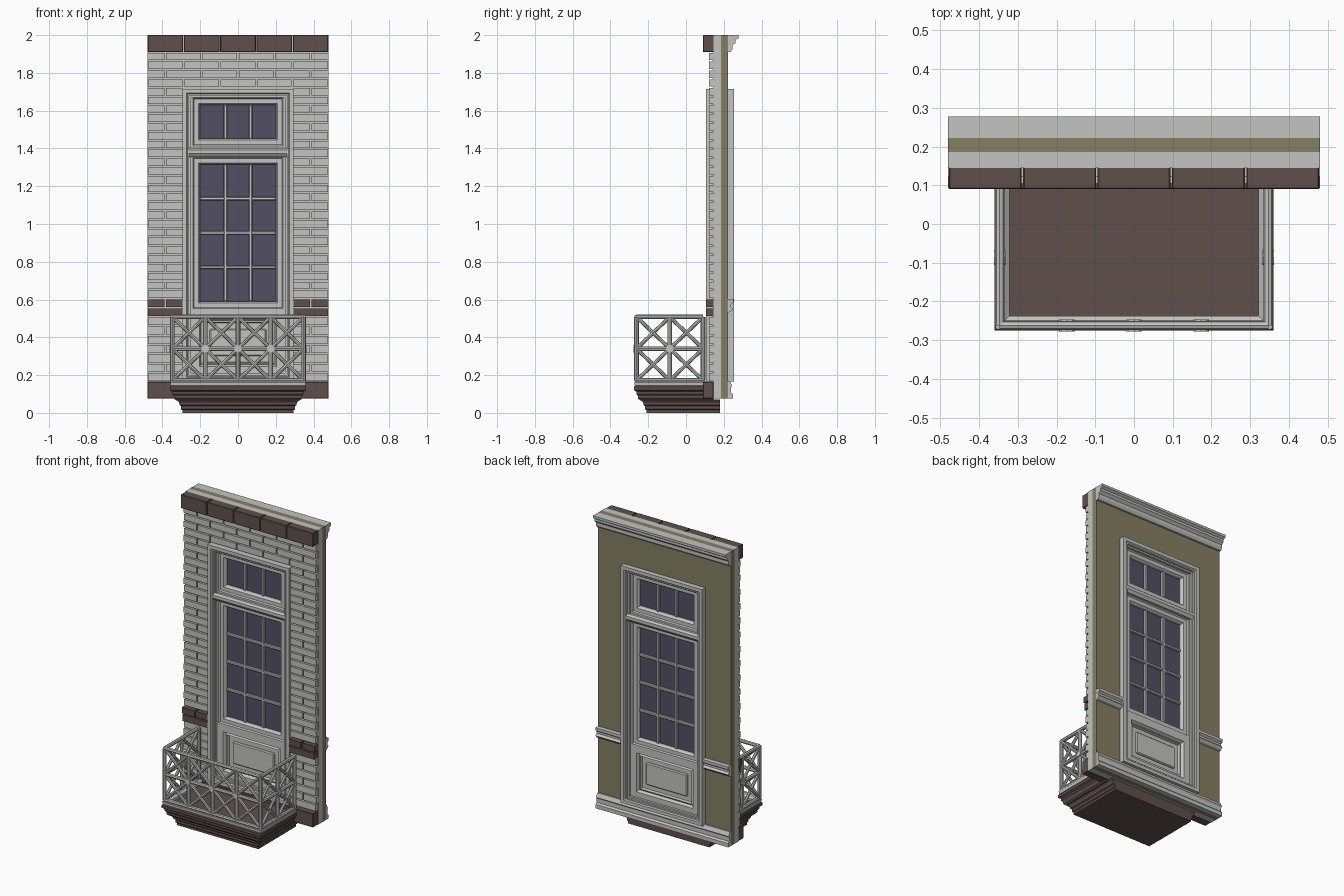
import bpy, bmesh
from mathutils import Vector, Matrix

if "Cube" in bpy.data.objects:
    bpy.data.objects.remove(bpy.data.objects["Cube"])


def material(name, rgb):
    m = bpy.data.materials.new(name)
    m.use_nodes = True
    m.diffuse_color = (*rgb, 1)
    m.node_tree.nodes["Principled BSDF"].inputs["Base Color"].default_value = (*rgb, 1)
    return m


GREY = material("light grey stone", (0.55, 0.55, 0.54))
BROWN = material("brown stone", (0.115, 0.08, 0.07))
OLIVE = material("olive plaster", (0.24, 0.215, 0.125))
GLASS = material("dark glass", (0.085, 0.08, 0.125))


def finish(name, bm, mat):
    bmesh.ops.recalc_face_normals(bm, faces=bm.faces)
    mesh = bpy.data.meshes.new(name)
    bm.to_mesh(mesh)
    bm.free()
    mesh.materials.append(mat)
    ob = bpy.data.objects.new(name, mesh)
    bpy.context.collection.objects.link(ob)
    return ob


def box(bm, x0, x1, y0, y1, z0, z1):
    centre = Vector((x0 + x1, y0 + y1, z0 + z1)) / 2
    size = Matrix.Diagonal((x1 - x0, y1 - y0, z1 - z0, 1))
    bmesh.ops.create_cube(bm, size=1, matrix=Matrix.Translation(centre) @ size)


def boxes(name, mat, items, bevel=0):
    bm = bmesh.new()
    for item in items:
        box(bm, *item)
    ob = finish(name, bm, mat)
    if bevel:
        mod = ob.modifiers.new("Bevel", "BEVEL")
        mod.width, mod.segments = bevel, 1
    return ob


def loft(bm, rings):
    loops = [[bm.verts.new(p) for p in ring] for ring in rings]
    for a, b in zip(loops, loops[1:]):
        for i in range(len(a)):
            j = (i + 1) % len(a)
            bm.faces.new((a[i], a[j], b[j], b[i]))
    return loops


def moulding(name, mat, profile, spans):
    """Sweep a (y, z) profile along each x span, with capped ends."""
    bm = bmesh.new()
    for span in spans:
        ends = loft(bm, [[(x, y, z) for y, z in profile] for x in span])
        for end in ends:
            bm.faces.new(end)
    return finish(name, bm, mat)


def frame(name, hw, z0, z1, profile):
    """Sweep a closed (inset, y) profile round a rectangle."""
    bm = bmesh.new()
    rings = [[(-hw + i, y, z0 + i), (hw - i, y, z0 + i), (hw - i, y, z1 - i), (-hw + i, y, z1 - i)]
             for i, y in profile]
    loft(bm, rings + rings[:1])
    bmesh.ops.remove_doubles(bm, verts=bm.verts, dist=0.00001)
    return finish(name, bm, GREY)


def both_sides(points, mid):
    """Close an (inset, depth) half profile by mirroring it through the wall."""
    return [(i, mid - d) for i, d in points] + [(i, mid + d) for i, d in reversed(points)]


HW, OPEN, TOP = 0.48, 0.28, 1.70

# Wall leaves around the door opening
for name, mat, y0, y1 in (("outer_wall", GREY, 0.145, 0.186), ("inner_wall", OLIVE, 0.186, 0.222)):
    boxes(name, mat, [(-HW, -OPEN, y0, y1, 0.075, 2), (OPEN, HW, y0, y1, 0.075, 2),
                      (-OPEN, OPEN, y0, y1, TOP, 2), (-OPEN, OPEN, y0, y1, 0.075, 0.18)])

# Running bond brickwork
JAMB, GAP, LENGTH = 0.295, 0.004, 0.192


def course(z0, z1, odd, y0, y1=0.146):
    spans = [(-HW, HW)] if z0 > 1.71 else [(-HW, -JAMB), (JAMB, HW)]
    start = -HW - (LENGTH / 2 if odd else 0)
    for a, b in spans:
        for k in range(6):
            x0 = max(a, start + k * LENGTH + GAP)
            x1 = min(b, start + (k + 1) * LENGTH - GAP)
            if x1 - x0 > 0.02:
                yield (x0, x1, y0, y1, z0 + GAP, z1 - GAP)


def courses(z0, z1, n, y0):
    h = (z1 - z0) / n
    return [b for r in range(n) for b in course(z0 + r * h, z0 + (r + 1) * h, r % 2, y0)]


boxes("bricks", GREY, courses(0.165, 0.51, 7, 0.123) + courses(0.605, 1.91, 28, 0.123))
boxes("brown_brick_band", BROWN, courses(0.51, 0.605, 2, 0.105))
boxes("cap_stones", BROWN, [(-HW + k * LENGTH + 0.002, -HW + (k + 1) * LENGTH - 0.002, 0.09, 0.148, 1.91, 2)
                            for k in range(5)], 0.003)
boxes("plinth_stones", BROWN, [(-HW, HW, 0.09, 0.146, 0.075, 0.165)], 0.003)

# Mouldings on the room side
moulding("cornice", GREY, [(0.22, 2), (0.278, 2), (0.278, 1.985), (0.262, 1.975), (0.262, 1.96),
                           (0.245, 1.945), (0.245, 1.925), (0.235, 1.91), (0.22, 1.91)], [(-HW, HW)])
moulding("chair_rail", GREY, [(0.22, 0.53), (0.236, 0.535), (0.25, 0.55), (0.238, 0.562), (0.238, 0.575),
                              (0.252, 0.585), (0.252, 0.603), (0.22, 0.603)],
         [(-HW, -JAMB), (JAMB, HW)])
moulding("skirting", GREY, [(0.22, 0.075), (0.248, 0.075), (0.248, 0.1), (0.238, 0.11), (0.238, 0.135),
                            (0.244, 0.145), (0.232, 0.17), (0.22, 0.17)], [(-HW, HW)])

# Door surround, transom bar and sashes
MID = 0.18
frame("door_surround", JAMB, 0.165, 1.715, both_sides(
    [(0, 0.075), (0.022, 0.075), (0.028, 0.068), (0.036, 0.068), (0.036, 0.055), (0.046, 0.055),
     (0.046, 0.03)], MID))
moulding("transom_bar", GREY, [(0.112, 1.372), (0.125, 1.355), (0.235, 1.355), (0.248, 1.372),
                               (0.248, 1.392), (0.235, 1.402), (0.125, 1.402), (0.112, 1.392)],
         [(-0.26, 0.26)])
SASH = [(0, 0.04), (0.012, 0.04), (0.018, 0.032), (0.042, 0.032), (0.05, 0.02), (0.05, 0.005)]
PANE, UPPER, LOWER = 0.2, (1.452, 1.63), (0.59, 1.315)
for name, (a, b) in (("transom", UPPER), ("door", LOWER)):
    frame(name + "_sash", PANE + 0.05, a - 0.05, b + 0.05, both_sides(SASH, MID))
    boxes(name + "_glass", GLASS, [(-PANE, PANE, MID - 0.004, MID + 0.004, a, b)])

# Glazing bars
bars = []
for a, b in (UPPER, LOWER):
    bars += [(x - 0.009, x + 0.009, MID - 0.02, MID + 0.02, a, b) for x in (-0.067, 0.067)]
bars += [(-PANE, PANE, MID - 0.019, MID + 0.019, z - 0.009, z + 0.009)
         for z in (0.771, 0.953, 1.134)]
boxes("glazing_bars", GREY, bars, 0.004)

# Solid lower door panel
frame("door_panel_frame", 0.25, 0.2, 0.545, both_sides(
    [(0, 0.04), (0.045, 0.04), (0.055, 0.022), (0.065, 0.028), (0.07, 0.012)], MID))
boxes("door_panel", GREY, [(-0.2, 0.2, MID - 0.012, MID + 0.012, 0.25, 0.5),
                           (-0.15, 0.15, MID - 0.024, MID + 0.024, 0.3, 0.445)], 0.006)

# Balcony slab with stepped edge
RX, RY = 0.36, -0.275


def slab_ring(inset, z, back):
    x, y = RX - inset, RY + inset
    return [(-x, y, z), (x, y, z), (x, back, z), (-x, back, z)]


def slab(name, steps, back):
    bm = bmesh.new()
    loops = loft(bm, [slab_ring(i, z, back) for i, z in steps])
    bm.faces.new(loops[0])
    bm.faces.new(loops[-1])
    return finish(name, bm, BROWN)


slab("balcony_base", [(0.065, 0), (0.065, 0.014), (0.058, 0.02), (0.058, 0.036), (0.05, 0.042),
                      (0.048, 0.055), (0.035, 0.07)], 0.18)
slab("balcony_floor", [(0.032, 0.066), (0.022, 0.075), (0.02, 0.09), (0.012, 0.1), (0.012, 0.112),
                       (0, 0.12), (0, 0.138), (0.008, 0.146)], 0.146)

# Kerb below the railing
KERB_BACK = 0.1
bm = bmesh.new()
KERB = [(0.004, 0.144), (0.002, 0.162), (0.01, 0.172), (0.026, 0.172), (0.038, 0.162), (0.038, 0.144)]
rings = [[(-RX + i, KERB_BACK, z), (-RX + i, RY + i, z), (RX - i, RY + i, z), (RX - i, KERB_BACK, z)]
         for i, z in KERB]
for k, ring in enumerate(rings):
    a, b = ([bm.verts.new(p) for p in r] for r in (ring, rings[(k + 1) % len(rings)]))
    for s in range(3):
        bm.faces.new((a[s], a[s + 1], b[s + 1], b[s]))
bmesh.ops.remove_doubles(bm, verts=bm.verts, dist=0.00001)
finish("balcony_kerb", bm, GREY)

# Railing panels with crossed lattice
LOW, HIGH, CELL = 0.172, 0.508, 0.168


def bar(bm, a, b, r):
    d = b - a
    turn = d.to_track_quat("Z", "Y").to_matrix().to_4x4()
    bmesh.ops.create_cone(bm, cap_ends=True, segments=8, radius1=r, radius2=r, depth=d.length,
                          matrix=Matrix.Translation((a + b) / 2) @ turn)


def railing(name, start, end, columns):
    bm = bmesh.new()

    def at(u, row):
        p = start.lerp(end, u / columns)
        return Vector((p.x, p.y, LOW + row * CELL))
    for row in range(3):
        bar(bm, at(0, row), at(columns, row), 0.012)
    for c in range(columns + 1):
        bar(bm, at(c, 0), at(c, 2), 0.012)
    for c in range(columns):
        for row in range(2):
            bar(bm, at(c, row), at(c + 1, row + 1), 0.010)
            bar(bm, at(c, row + 1), at(c + 1, row), 0.010)
    # Rosettes at the inner joints
    across = (end - start).cross(Vector((0, 0, 1))).normalized() * 0.015
    for c in range(1, columns):
        bar(bm, at(c, 1) - across, at(c, 1) + across, 0.02)
    return finish(name, bm, GREY)


EDGE, FRONT, BACK = RX - 0.013, RY + 0.013, 0.09
railing("front_railing", Vector((-EDGE, FRONT, 0)), Vector((EDGE, FRONT, 0)), 4)
for side, x in (("right", -EDGE), ("left", EDGE)):
    railing(side + "_railing", Vector((x, FRONT, 0)), Vector((x, BACK, 0)), 2)
